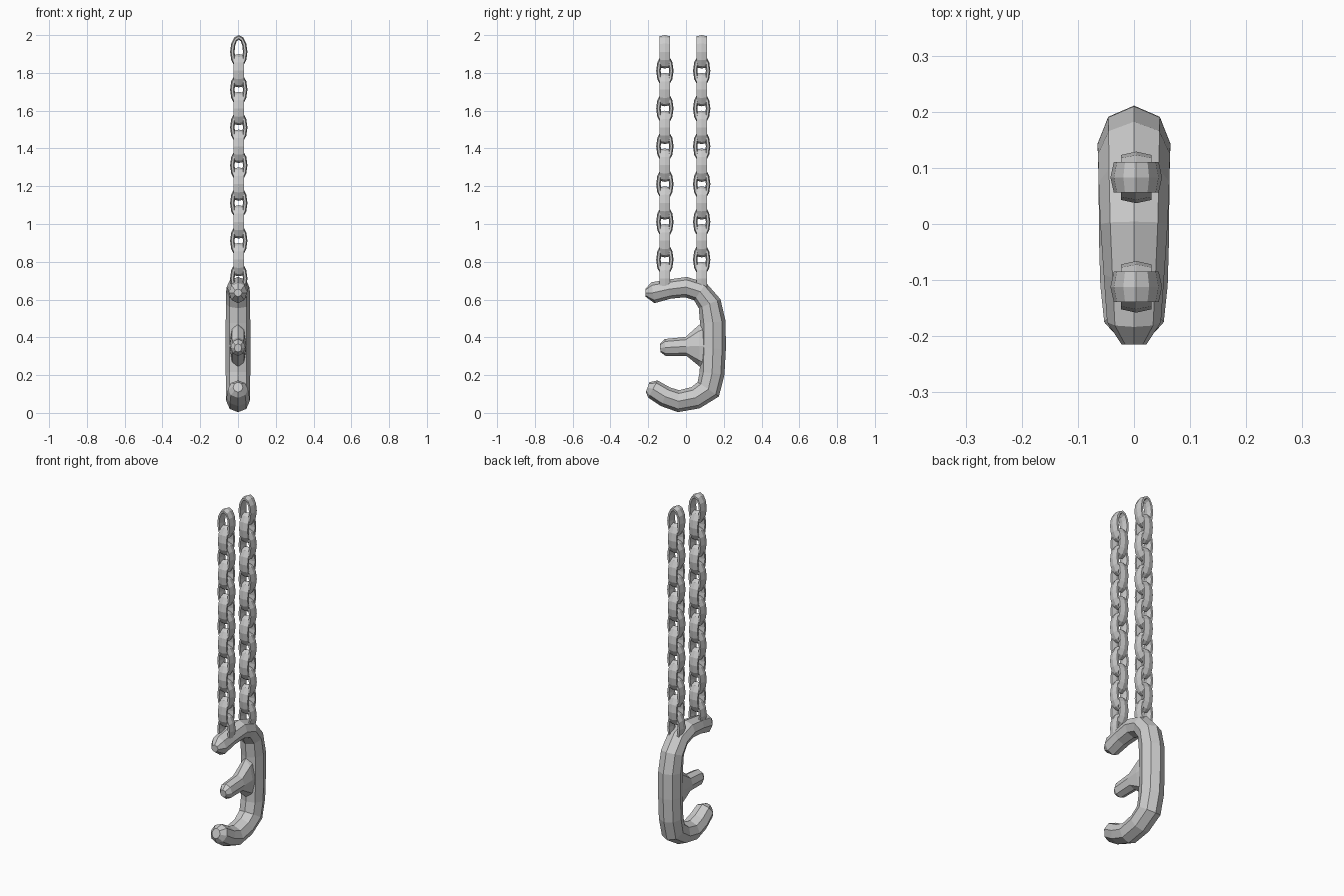
import bpy, bmesh, math
from mathutils import Vector

if "Cube" in bpy.data.objects:
    bpy.data.objects.remove(bpy.data.objects["Cube"])


def finish(name, bm):
    bmesh.ops.recalc_face_normals(bm, faces=bm.faces)
    mesh = bpy.data.meshes.new(name)
    bm.to_mesh(mesh)
    bm.free()
    obj = bpy.data.objects.new(name, mesh)
    bpy.context.collection.objects.link(obj)
    return obj


def bridge(bm, a, b):
    n = len(a)
    for i in range(n):
        j = (i + 1) % n
        bm.faces.new((a[i], a[j], b[j], b[i]))


def sweep(name, stations, sides=8):
    """Tapered bar along (y, z, half thickness in plane, half width in x)."""
    bm = bmesh.new()
    rings = []
    for i, (y, z, r, w) in enumerate(stations):
        p = stations[max(i - 1, 0)]
        q = stations[min(i + 1, len(stations) - 1)]
        t = Vector((0, q[0] - p[0], q[1] - p[1])).normalized()
        normal = Vector((0, -t.z, t.y))
        ring = []
        for k in range(sides):
            a = math.tau * k / sides
            ring.append(bm.verts.new(Vector((w * math.sin(a), y, z)) + normal * r * math.cos(a)))
        rings.append(ring)
    for a, b in zip(rings, rings[1:]):
        bridge(bm, a, b)
    bm.faces.new(rings[0])
    bm.faces.new(rings[-1])
    return finish(name, bm)


def add_link(bm, x, y, z, turned):
    """Oval link with a flat six-sided section."""
    rings = []
    for i in range(12):
        a = math.tau * i / 12
        ring = []
        for k in range(6):
            b = math.tau * k / 6
            grow = 0.012 * math.cos(b)
            u = (0.034 + grow) * math.cos(a)
            h = (0.0765 + grow) * math.sin(a)
            d = 0.0315 * math.sin(b)
            ring.append(bm.verts.new((x + d, y + u, z + h) if turned else (x + u, y + d, z + h)))
        rings.append(ring)
    for i in range(12):
        bridge(bm, rings[i], rings[(i + 1) % 12])


# Hook body, from the upper tip round the back to the lower tip
hook = sweep("hook", [
    (-0.215, 0.636, 0.020, 0.022), (-0.175, 0.636, 0.056, 0.048),
    (-0.09, 0.655, 0.051, 0.054), (0.0, 0.666, 0.054, 0.060),
    (0.075, 0.642, 0.056, 0.063), (0.125, 0.578, 0.062, 0.064),
    (0.142, 0.48, 0.068, 0.065), (0.143, 0.34, 0.068, 0.065),
    (0.138, 0.21, 0.066, 0.065), (0.118, 0.125, 0.068, 0.064),
    (0.05, 0.080, 0.060, 0.063), (-0.04, 0.062, 0.058, 0.062),
    (-0.11, 0.086, 0.055, 0.060), (-0.175, 0.126, 0.052, 0.053),
    (-0.203, 0.136, 0.028, 0.026)])

# Middle prong, merged into the hook
prong = sweep("middle_prong", [
    (0.14, 0.355, 0.155, 0.045), (0.07, 0.355, 0.110, 0.045),
    (0.0, 0.352, 0.050, 0.043), (-0.11, 0.346, 0.045, 0.039),
    (-0.137, 0.344, 0.022, 0.020)])
join = hook.modifiers.new("join_prong", "BOOLEAN")
join.operation = "UNION"
join.solver = "EXACT"
join.object = prong
bpy.context.view_layer.objects.active = hook
bpy.ops.object.modifier_apply(modifier=join.name)
bpy.data.objects.remove(prong)

# Two hanging chains of alternating links
for name, y in (("front_chain", -0.112), ("back_chain", 0.083)):
    bm = bmesh.new()
    for i in range(13):
        add_link(bm, 0.004, y, 1.9115 - 0.1 * i, i % 2 == 1)
    finish(name, bm)
